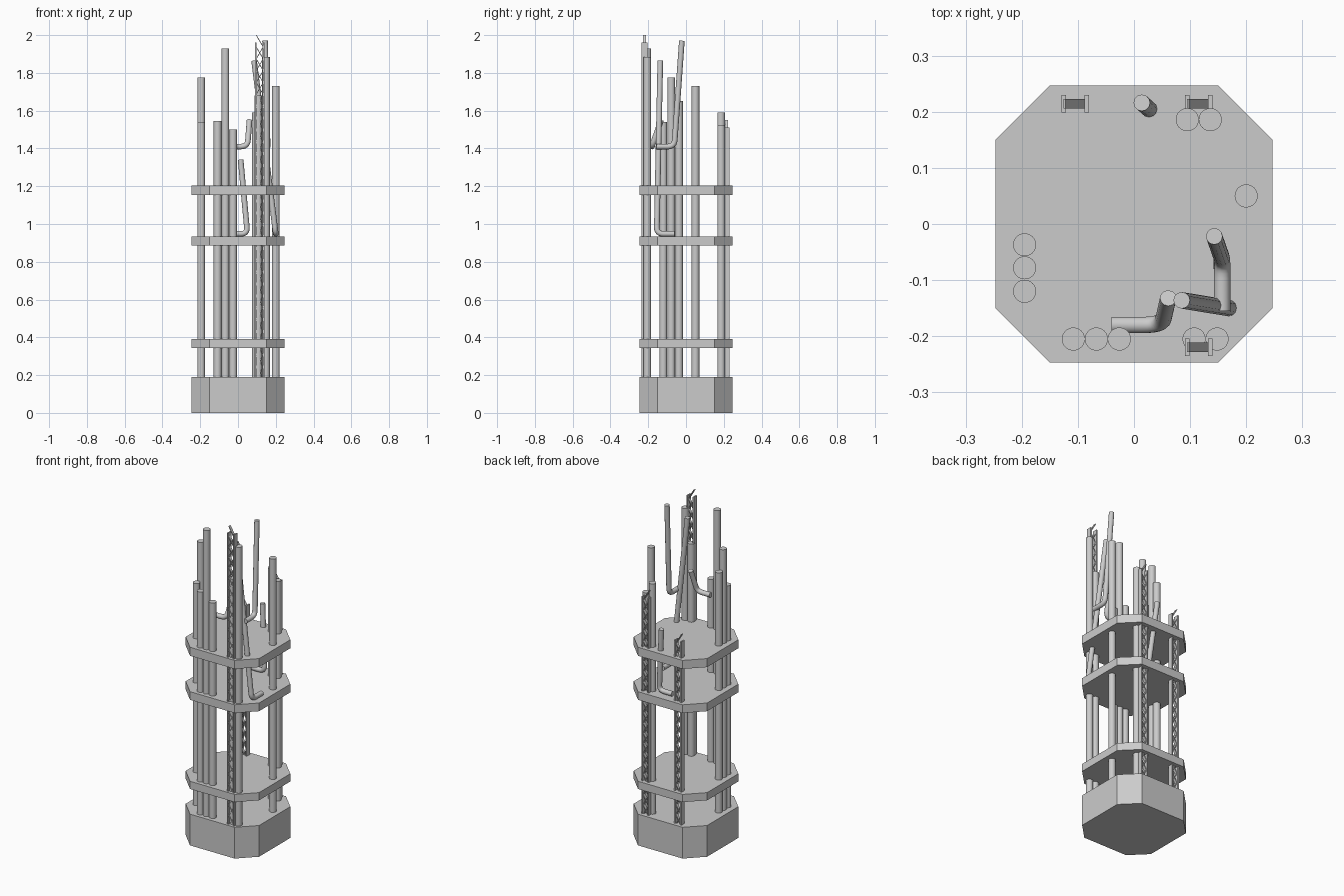
import bpy, bmesh, math
from mathutils import Vector, Matrix

if "Cube" in bpy.data.objects:
    bpy.data.objects.remove(bpy.data.objects["Cube"])


def finish(name, bm, smooth=False):
    bmesh.ops.recalc_face_normals(bm, faces=bm.faces)
    me = bpy.data.meshes.new(name)
    bm.to_mesh(me)
    bm.free()
    if smooth:
        for p in me.polygons:
            p.use_smooth = len(p.vertices) == 4
    ob = bpy.data.objects.new(name, me)
    bpy.context.collection.objects.link(ob)
    return ob


def octagon_slab(name, z0, z1, a=0.247, c=0.15):
    bm = bmesh.new()
    pts = [(c, -a), (a, -c), (a, c), (c, a), (-c, a), (-a, c), (-a, -c), (-c, -a)]
    face = bm.faces.new([bm.verts.new((x, y, z0)) for x, y in pts])
    top = bmesh.ops.extrude_face_region(bm, geom=[face])
    verts = [g for g in top["geom"] if isinstance(g, bmesh.types.BMVert)]
    bmesh.ops.translate(bm, verts=verts, vec=(0, 0, z1 - z0))
    return finish(name, bm)


def straight_pipe(name, x, y, top, bottom=0.18, r=0.0205):
    bm = bmesh.new()
    bmesh.ops.create_cone(bm, cap_ends=True, segments=32, radius1=r, radius2=r,
                          depth=top - bottom,
                          matrix=Matrix.Translation((x, y, (top + bottom) / 2)))
    return finish(name, bm, True)


def bent_pipe(name, start, corner, end, r=0.0148, fillet=0.035, sides=12):
    # rounded corner path swept with a round section
    s, c, e = Vector(start), Vector(corner), Vector(end)
    p0 = c + (s - c).normalized() * fillet
    p1 = c + (e - c).normalized() * fillet
    path = [s]
    for i in range(7):
        t = i / 6
        path.append(p0 * (1 - t) ** 2 + c * 2 * t * (1 - t) + p1 * t * t)
    path.append(e)
    axis = (c - s).cross(e - c).normalized()
    bm = bmesh.new()
    rings = []
    for i, p in enumerate(path):
        d = (path[min(i + 1, len(path) - 1)] - path[max(i - 1, 0)]).normalized()
        n = d.cross(axis).normalized()
        rings.append([bm.verts.new(p + r * (math.cos(a) * n + math.sin(a) * axis))
                      for a in (2 * math.pi * k / sides for k in range(sides))])
    for a, b in zip(rings, rings[1:]):
        for k in range(sides):
            j = (k + 1) % sides
            bm.faces.new((a[k], a[j], b[j], b[k]))
    bm.faces.new(rings[0])
    bm.faces.new(rings[-1])
    return finish(name, bm, True)


def box(bm, centre, size, tilt=0.0):
    m = (Matrix.Translation(centre) @ Matrix.Rotation(tilt, 4, 'Y')
         @ Matrix.Diagonal((*size, 1)))
    bmesh.ops.create_cube(bm, size=1, matrix=m)


def lattice_post(name, x, y, top, bottom=0.18, pitch=0.062):
    bm = bmesh.new()
    rail_top = top - 0.04
    # two flat rails
    for sx in (-1, 1):
        box(bm, (x + sx * 0.0205, y, (rail_top + bottom) / 2),
            (0.008, 0.031, rail_top - bottom))
    # crossed bracing
    count = round((top - bottom) / pitch)
    step = (top - bottom) / count
    length = math.hypot(0.037, step)
    angle = math.atan2(0.037, step)
    for i in range(count):
        z = bottom + (i + 0.5) * step
        for s in (-1, 1):
            if i == count - 1 and s == 1:
                continue
            box(bm, (x, y, z), (0.004, 0.017, length), s * angle)
    return finish(name, bm)


# base block and platforms
octagon_slab("base_block", 0, 0.19)
for i, (z0, z1) in enumerate([(0.343, 0.39), (0.885, 0.935), (1.153, 1.205)]):
    octagon_slab(f"platform_{i + 1}", z0, z1)

# upright pipes: x, y, top
pipes = [
    (-0.195, -0.037, 1.65), (-0.195, -0.078, 1.775), (-0.195, -0.12, 1.54),
    (-0.108, -0.205, 1.545), (-0.067, -0.205, 1.93), (-0.026, -0.205, 1.50),
    (0.107, -0.205, 1.68), (0.148, -0.205, 1.885), (0.2, 0.05, 1.73),
    (0.095, 0.186, 1.59), (0.136, 0.186, 1.525),
]
for i, (x, y, top) in enumerate(pipes):
    straight_pipe(f"upright_pipe_{i + 1}", x, y, top)

# lattice posts
for i, (x, y, top) in enumerate([(0.115, -0.22, 2.0), (0.115, 0.214, 1.55),
                                 (-0.105, 0.214, 1.345)]):
    lattice_post(f"lattice_post_{i + 1}", x, y, top)

# bent pipes: start, corner, end
bends = [
    ((-0.04, -0.18, 1.41), (0.05, -0.18, 1.41), (0.061, -0.132, 1.55)),
    ((0.157, -0.155, 1.41), (0.157, -0.062, 1.41), (0.143, -0.022, 1.97)),
    ((0.2, -0.06, 0.948), (0.2, -0.155, 0.948), (0.085, -0.136, 1.865)),
    ((-0.04, 0.185, 0.948), (0.05, 0.185, 0.948), (0.014, 0.216, 1.34)),
]
for i, b in enumerate(bends):
    bent_pipe(f"bent_pipe_{i + 1}", *b)
